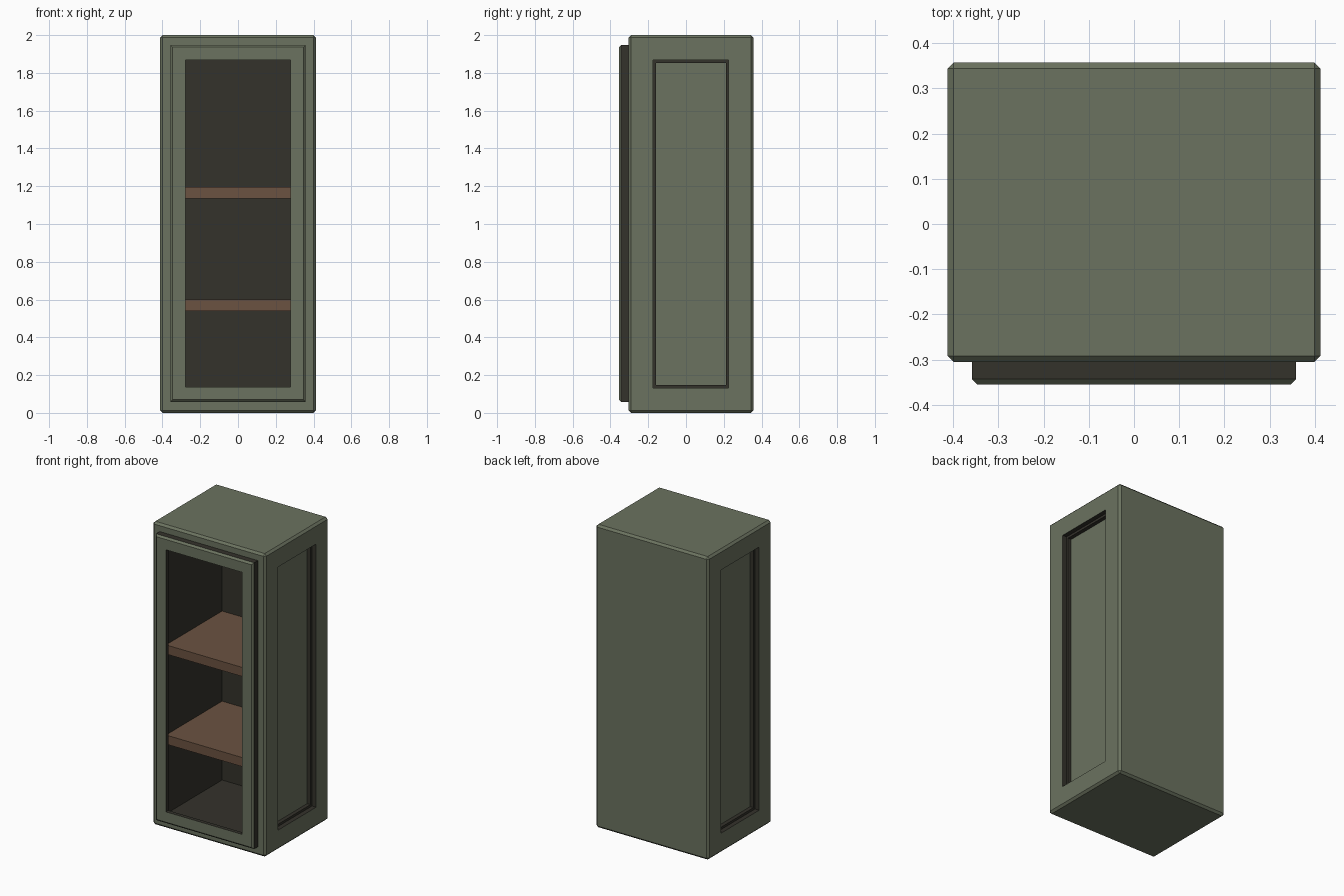
import bpy, bmesh
from mathutils import Vector

if "Cube" in bpy.data.objects:
    bpy.data.objects.remove(bpy.data.objects["Cube"])


def material(name, rgb):
    m = bpy.data.materials.new(name)
    m.diffuse_color = (*rgb, 1)
    m.use_nodes = True
    m.node_tree.nodes["Principled BSDF"].inputs["Base Color"].default_value = m.diffuse_color
    return m


green = material("sage_green_paint", (0.147, 0.170, 0.115))
dark = material("dark_interior", (0.034, 0.032, 0.024))
brown = material("brown_shelf_wood", (0.147, 0.085, 0.053))


def finish(bm, name, mats):
    me = bpy.data.meshes.new(name)
    bm.to_mesh(me)
    bm.free()
    for m in mats:
        me.materials.append(m)
    ob = bpy.data.objects.new(name, me)
    bpy.context.collection.objects.link(ob)
    return ob


def box(lo, hi):
    bm = bmesh.new()
    bmesh.ops.create_cube(bm, size=1)
    lo, hi = Vector(lo), Vector(hi)
    for v in bm.verts:
        v.co = (lo + hi) / 2 + v.co * (hi - lo)
    return bm


def inset(bm, face, thickness, depth, mat):
    # inset or sink a face, colouring the new border faces
    r = bmesh.ops.inset_individual(bm, faces=[face], thickness=thickness,
                                   depth=depth, use_even_offset=True)
    for f in r["faces"]:
        if f is not face:
            f.material_index = mat


def face_towards(bm, d):
    return max(bm.faces, key=lambda f: (f.normal.dot(Vector(d)), f.calc_area()))


# Cabinet body: chamfered box, hollow front, recessed side panels
bm = box((-0.4125, -0.305, 0), (0.4125, 0.357, 2))
bmesh.ops.bevel(bm, geom=bm.edges[:], offset=0.0135, segments=1, affect='EDGES')
bm.normal_update()
for s in (-1, 1):
    f = face_towards(bm, (s, 0, 0))
    inset(bm, f, 0.118, 0, 0)
    inset(bm, f, 0, -0.03, 1)
    inset(bm, f, 0.015, 0, 1)
    inset(bm, f, 0, -0.025, 1)
    f.material_index = 0
bm.normal_update()
f = face_towards(bm, (0, -1, 0))
inset(bm, f, 0.066, 0, 0)
inset(bm, f, 0, -0.615, 1)
f.material_index = 1
finish(bm, "cabinet_body", [green, dark])

# Door frame: a profile of (inward offset, y) carried around a rectangle
profile = [(0, -0.305), (0, -0.343), (0.012, -0.355), (0.08, -0.355),
           (0.08, -0.33), (0.025, -0.33), (0.025, -0.305)]
hw, z0, z1 = 0.358, 0.058, 1.948
bm = bmesh.new()
loops = []
for o, y in profile:
    x = hw - o
    loops.append([bm.verts.new(p) for p in ((-x, y, z0 + o), (x, y, z0 + o),
                                            (x, y, z1 - o), (-x, y, z1 - o))])
n = len(loops)
for i in range(n):
    a, b = loops[i], loops[(i + 1) % n]
    for k in range(4):
        j = (k + 1) % 4
        face = bm.faces.new((a[k], a[j], b[j], b[k]))
        face.material_index = 0 if i in (1, 2) else 1
bmesh.ops.recalc_face_normals(bm, faces=bm.faces[:])
finish(bm, "door_frame", [green, dark])

# Shelves
for name, z in (("lower_shelf", 0.54), ("upper_shelf", 1.135)):
    finish(box((-0.333, -0.275, z), (0.333, 0.31, z + 0.06)), name, [brown])
